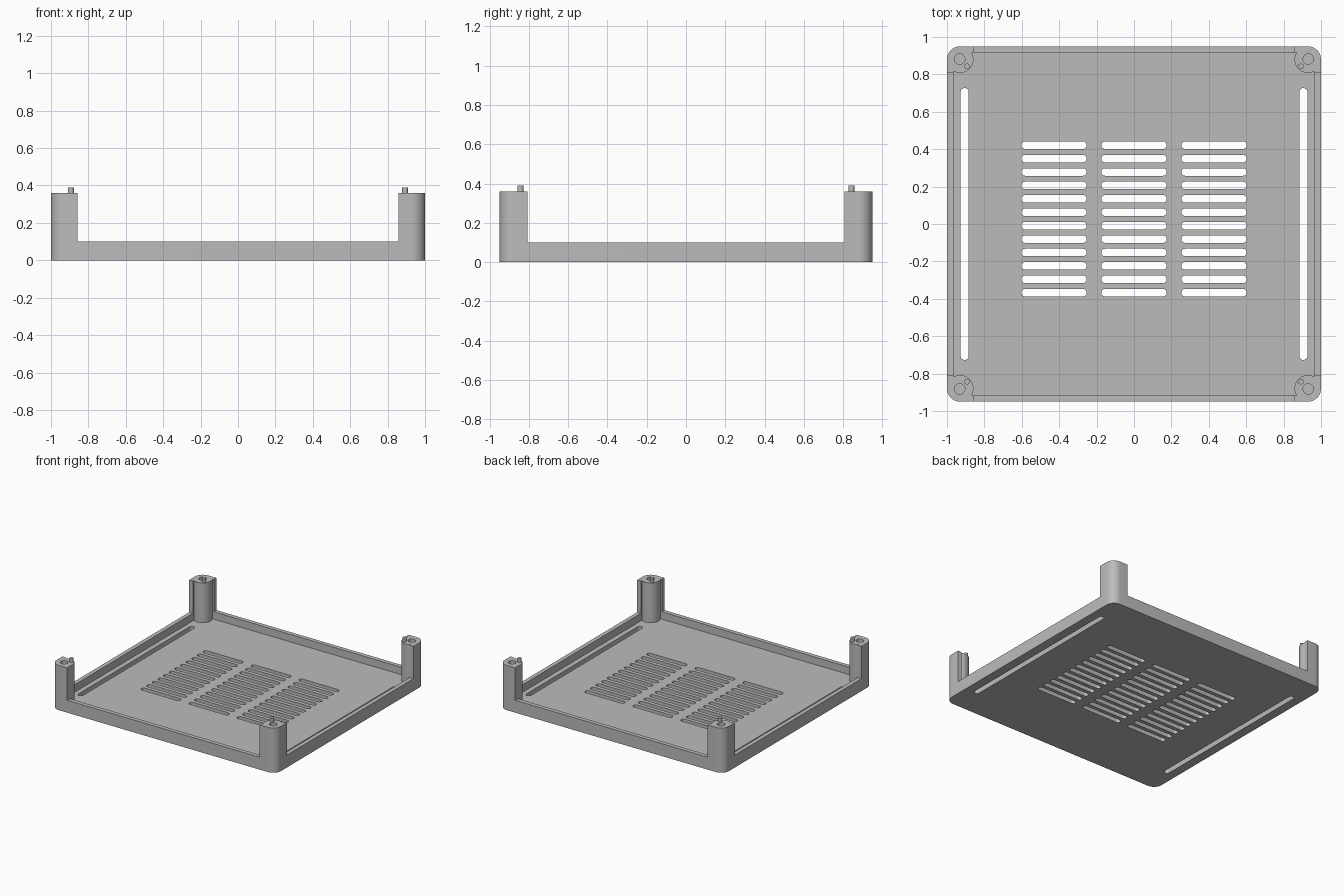
import bpy, bmesh, math

cube = bpy.data.objects.get("Cube")
if cube:
    bpy.data.objects.remove(cube, do_unlink=True)

HALF_X, HALF_Y = 1.0, 0.95      # outer size
WALL, CORNER = 0.034, 0.07      # rim thickness, corner radius
FLOOR, RIM, POST, PIN = 0.04, 0.10, 0.36, 0.39
CORNERS = [(sx, sy) for sx in (-1, 1) for sy in (-1, 1)]

grey = bpy.data.materials.new("plain grey")
grey.use_nodes = True
grey.diffuse_color = (0.5, 0.5, 0.5, 1)
grey.node_tree.nodes["Principled BSDF"].inputs["Base Color"].default_value = (0.5, 0.5, 0.5, 1)


def rounded(cx, cy, hx, hy, r, steps=10):
    """Outline of a rounded rectangle; a slot or circle when r fills it."""
    pts = []
    for q, (sx, sy) in enumerate([(1, 1), (-1, 1), (-1, -1), (1, -1)]):
        for i in range(steps + 1):
            a = math.pi / 2 * (q + i / steps)
            pts.append((cx + sx * (hx - r) + r * math.cos(a),
                        cy + sy * (hy - r) + r * math.sin(a)))
    return pts


def solid(name, outlines, z0, z1):
    """Extrude closed outlines from z0 to z1 as one object."""
    bm = bmesh.new()
    for pts in outlines:
        verts = [bm.verts.new((x, y, z0)) for x, y in pts]
        face = bm.faces.new(verts)
        out = bmesh.ops.extrude_face_region(bm, geom=[face])["geom"]
        top = [v for v in out if isinstance(v, bmesh.types.BMVert)]
        bmesh.ops.translate(bm, verts=top, vec=(0, 0, z1 - z0))
    bmesh.ops.remove_doubles(bm, verts=bm.verts, dist=1e-5)
    bmesh.ops.recalc_face_normals(bm, faces=bm.faces)
    mesh = bpy.data.meshes.new(name)
    bm.to_mesh(mesh)
    bm.free()
    obj = bpy.data.objects.new(name, mesh)
    bpy.context.collection.objects.link(obj)
    mesh.materials.append(grey)
    return obj


def select(obj):
    bpy.ops.object.select_all(action='DESELECT')
    obj.select_set(True)
    bpy.context.view_layer.objects.active = obj


def cut(obj, cutter):
    """Subtract the cutter and discard it."""
    mod = obj.modifiers.new("cut", 'BOOLEAN')
    mod.operation, mod.solver, mod.object = 'DIFFERENCE', 'EXACT', cutter
    select(obj)
    bpy.ops.object.modifier_apply(modifier=mod.name)
    bpy.data.objects.remove(cutter, do_unlink=True)


def circles(x, y, r):
    return [rounded(sx * x, sy * y, r, r, r) for sx, sy in CORNERS]


def box(hx, hy):
    return [[(-hx, -hy), (hx, -hy), (hx, hy), (-hx, hy)]]


# Tray with corner posts, cut from one rounded block
tray = solid("tray", [rounded(0, 0, HALF_X, HALF_Y, CORNER)], 0, POST)
cut(tray, solid("opening_x", box(0.857, 1.2), RIM, 1))
cut(tray, solid("opening_y", box(1.2, 0.807), RIM, 1))

# Hollow inside, leaving round bosses in the corners
cavity = solid("cavity", [rounded(0, 0, HALF_X - WALL, HALF_Y - WALL, CORNER - WALL)], FLOOR, 0.9)
cut(cavity, solid("bosses", circles(0.93, 0.88, 0.072), -0.1, 1.1))
cut(tray, cavity)

# Blind screw holes in the posts
cut(tray, solid("screw_holes", circles(0.932, 0.882, 0.028), 0.1, 1))

# Vent rows and the two long side slots
slots = [rounded(0.428 * col, 0.027 + 0.0717 * (row - 5.5), 0.175, 0.02, 0.02, 6)
         for col in (-1, 0, 1) for row in range(12)]
slots += [rounded(side * 0.906, 0, 0.021, 0.727, 0.021, 6) for side in (-1, 1)]
cut(tray, solid("slots", slots, -0.1, 0.08))

# Locating pins on the posts
pins = solid("locating_pins", circles(0.893, 0.843, 0.015), POST - 0.02, PIN)

for part in (tray, pins):
    select(part)
    bpy.ops.object.shade_smooth_by_angle(angle=math.radians(30))
